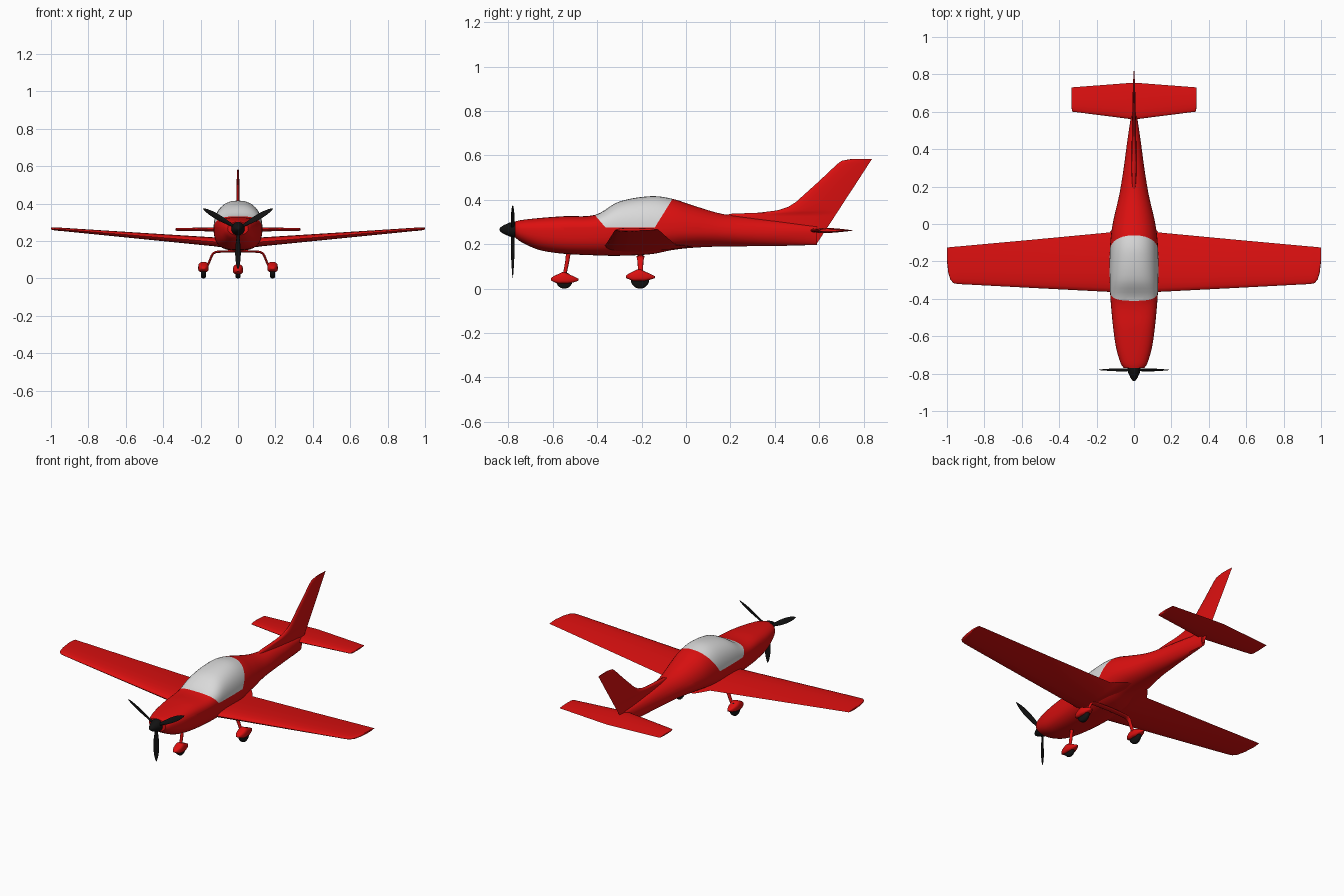
import bpy, bmesh, math
from math import sin, cos, pi, radians
from mathutils import Vector, Matrix

if "Cube" in bpy.data.objects:
    bpy.data.objects.remove(bpy.data.objects["Cube"])


def material(name, rgb):
    m = bpy.data.materials.new(name)
    m.diffuse_color = (*rgb, 1)
    m.use_nodes = True
    m.node_tree.nodes["Principled BSDF"].inputs["Base Color"].default_value = m.diffuse_color
    return m


RED = material("red_paint", (0.72, 0.005, 0.005))
GREY = material("canopy_grey", (0.70, 0.70, 0.70))
BLACK = material("black", (0.006, 0.006, 0.006))


def loft(name, rings, mats, angle=40, edit=None):
    """Skin closed rings of equal length, cap both ends, shade smooth by angle."""
    bm = bmesh.new()
    vs = [[bm.verts.new(p) for p in r] for r in rings]
    n = len(rings[0])
    for a, b in zip(vs, vs[1:]):
        for i in range(n):
            j = (i + 1) % n
            bm.faces.new((a[i], a[j], b[j], b[i]))
    bm.faces.new(vs[0])
    bm.faces.new(vs[-1])
    bmesh.ops.recalc_face_normals(bm, faces=bm.faces)
    if edit:
        edit(bm)
    me = bpy.data.meshes.new(name)
    bm.to_mesh(me)
    bm.free()
    for m in mats:
        me.materials.append(m)
    me.shade_smooth()
    me.set_sharp_from_angle(angle=radians(angle))
    ob = bpy.data.objects.new(name, me)
    bpy.context.collection.objects.link(ob)
    return ob


def spline(rows, steps):
    """Catmull-Rom interpolation of station rows."""
    out = []
    for i in range(len(rows) - 1):
        p0, p1, p2, p3 = rows[max(i - 1, 0)], rows[i], rows[i + 1], rows[min(i + 2, len(rows) - 1)]
        for s in range(steps):
            t = s / steps
            out.append([b + 0.5 * t * (c - a + t * (2 * a - 5 * b + 4 * c - d + t * (3 * (b - c) + d - a)))
                        for a, b, c, d in zip(p0, p1, p2, p3)])
    return out + [list(rows[-1])]


def body_ring(y, zb, zm, zt, w, n, x=0, count=40):
    """Superellipse section across the y axis with separate upper and lower halves."""
    ring = []
    for i in range(count):
        a = 2 * pi * i / count
        c, s = cos(a), sin(a)
        h = zt - zm if s > 0 else zm - zb
        ring.append((x + w * math.copysign(abs(c) ** (2 / n), c), y,
                     zm + h * math.copysign(abs(s) ** (2 / n), s)))
    return ring


def foil(lead, trail, t, count=12):
    """Aerofoil outline as (chord position, offset) with half thickness t."""
    def half(u):
        return t * 2.0 * (1.4845 * u ** 0.5 - 0.63 * u - 1.758 * u * u + 1.4215 * u ** 3 - 0.518 * u ** 4)
    us = [(1 - cos(pi * i / count)) / 2 for i in range(count + 1)]
    up = [(lead + u * (trail - lead), half(u)) for u in us]
    return up + [(y, -h) for y, h in up[-2:0:-1]]


# fuselage: y, bottom, middle, top, half width, squareness
BODY = [(-.77, .232, .268, .302, .055, 2.2), (-.74, .209, .265, .309, .073, 2.4),
        (-.66, .174, .26, .318, .096, 2.6), (-.55, .157, .258, .326, .112, 2.8),
        (-.41, .150, .26, .332, .125, 2.8), (-.30, .148, .262, .392, .130, 2.5),
        (-.16, .155, .265, .416, .130, 2.3), (-.06, .174, .265, .404, .123, 2.2),
        (.03, .184, .26, .375, .108, 2.1), (.16, .190, .255, .337, .078, 2.0),
        (.30, .191, .25, .318, .055, 2.0), (.45, .193, .25, .300, .035, 2.0),
        (.59, .197, .25, .280, .014, 2.0)]


def cut_canopy(bm):
    planes = [((0, -.41, .331), (0, .054, .046)), ((0, -.14, .276), (0, -.129, .08)),
              ((0, 0, .276), (0, 0, 1))]
    for co, no in planes:
        bmesh.ops.bisect_plane(bm, geom=bm.verts[:] + bm.edges[:] + bm.faces[:], dist=1e-5,
                               plane_co=co, plane_no=no)
    for f in bm.faces:
        c = f.calc_center_median()
        if all((c - Vector(co)).dot(Vector(no)) > 0 for co, no in planes):
            f.material_index = 1


loft("fuselage_with_canopy", [body_ring(*s) for s in spline(BODY, 5)], [RED, GREY], 45, cut_canopy)

# wing and tailplane: x, leading y, trailing y, z, half thickness
def mirrored_wing(name, half):
    rows = [(-x, *r) for x, *r in half[::-1]] + half
    loft(name, [[(x, y, z + h) for y, h in foil(a, b, t)] for x, a, b, z, t in rows], [RED], 50)


mirrored_wing("wing", [(.07, -.368, .03, .190, .025), (.10, -.366, -.005, .193, .025),
                       (.13, -.363, -.045, .196, .024), (.5, -.344, -.08, .226, .017),
                       (.94, -.321, -.120, .262, .009), (.965, -.316, -.122, .264, .009),
                       (.982, -.298, -.124, .265, .008), (.993, -.26, -.125, .266, .007),
                       (1.0, -.20, -.125, .267, .005)])
mirrored_wing("tailplane", [(.01, .56, .755, .262, .012), (.325, .60, .731, .262, .008),
                            (.331, .602, .73, .262, .007), (.335, .63, .728, .262, .004)])

# fin with dorsal fairing: z, leading y, trailing y, half thickness
FIN = [(.197, .45, .585, .010), (.29, .25, .646, .014), (.325, .16, .669, .013),
       (.337, .20, .677, .012), (.342, .33, .680, .012), (.352, .41, .687, .011),
       (.368, .46, .697, .011), (.39, .495, .711, .010), (.48, .595, .770, .008),
       (.562, .682, .823, .006), (.576, .702, .832, .005), (.583, .74, .837, .003)]
loft("fin", [[(h, y, z) for y, h in foil(a, b, t)] for z, a, b, t in FIN], [RED], 50)

# spinner
loft("spinner", [body_ring(y, .266 - r, .266, .266 + r, r, 2, count=24) for y, r in
                 [(-.84, .003), (-.835, .010), (-.82, .020), (-.795, .031), (-.775, .036), (-.76, .036)]],
     [BLACK])

# propeller blades: radius, half chord, half thickness, twist in degrees
BLADE = [(.01, .008, .007, 40), (.04, .009, .006, 38), (.09, .015, .004, 28), (.14, .016, .003, 22),
         (.18, .012, .002, 18), (.205, .006, .0015, 16), (.217, .001, .001, 15)]
for k in range(3):
    turn = Matrix.Translation((0, -.78, .266)) @ Matrix.Rotation(k * 2 * pi / 3, 4, 'Y')
    rings = []
    for r, c, t, tw in spline(BLADE, 2):
        sec = Matrix.Rotation(radians(tw), 4, 'Z')
        rings.append([turn @ (sec @ Vector((c * cos(a * pi / 6), t * sin(a * pi / 6), 0)) - Vector((0, 0, r)))
                      for a in range(12)])
    loft("propeller_blade", rings, [BLACK], 60)


# wheels and wheel fairings
def wheel_unit(x, y, r, low, high, prefix):
    k = 1.0 if prefix == "main" else .95
    mid = low + (high - low) * .35
    rows = [(-.064, mid - .004, mid, mid + .004, .007), (-.052, mid - .010, mid, mid + .014, .018),
            (-.03, low, mid, high - .010, .026), (-.004, low, mid, high, .028),
            (.02, low, mid, high - .010, .026), (.048, mid - .012, mid, mid + .013, .018),
            (.068, mid - .005, mid, mid + .003, .006)]
    loft(prefix + "_wheel_fairing",
         [body_ring(y + k * q, b, m, t, w * k, 3, x, 24) for q, b, m, t, w in spline(rows, 3)], [RED], 60)
    loft(prefix + "_wheel",
         [[(x + dx, y + rr * cos(a * pi / 14), r + rr * sin(a * pi / 14)) for a in range(28)]
          for dx, rr in [(-.013, r * .8), (-.009, r * .96), (0, r), (.009, r * .96), (.013, r * .8)]],
         [BLACK], 50)


# landing gear legs: swept oval, rows of x, y, z, half width along y, half thickness
def leg(name, rows):
    pts = [Vector(r[:3]) for r in rows]
    rings = []
    for i, r in enumerate(rows):
        d = (pts[min(i + 1, len(pts) - 1)] - pts[max(i - 1, 0)]).normalized()
        side = Vector((0, 1, 0))
        side = (side - d * side.dot(d)).normalized()
        nrm = d.cross(side)
        rings.append([pts[i] + side * r[3] * cos(a * pi / 6) + nrm * r[4] * sin(a * pi / 6) for a in range(12)])
    loft(name, rings, [RED], 60)


for s in (-1, 1):
    wheel_unit(s * .185, -.207, .042, .034, .088, "main")
    path = [(.0, -.205, .146, .018, .006), (.10, -.205, .143, .018, .006), (.125, -.205, .138, .016, .006),
            (.138, -.205, .126, .014, .006), (.150, -.205, .098, .012, .006), (.162, -.205, .072, .011, .006),
            (.182, -.205, .06, .010, .005)]
    leg("main_gear_leg", [(s * p[0], *p[1:]) for p in spline(path, 3)])
wheel_unit(0, -.548, .037, .023, .075, "nose")
leg("nose_gear_leg", [(0, -.527, .18, .011, .010), (0, -.535, .12, .009, .009), (0, -.547, .06, .008, .008)])
